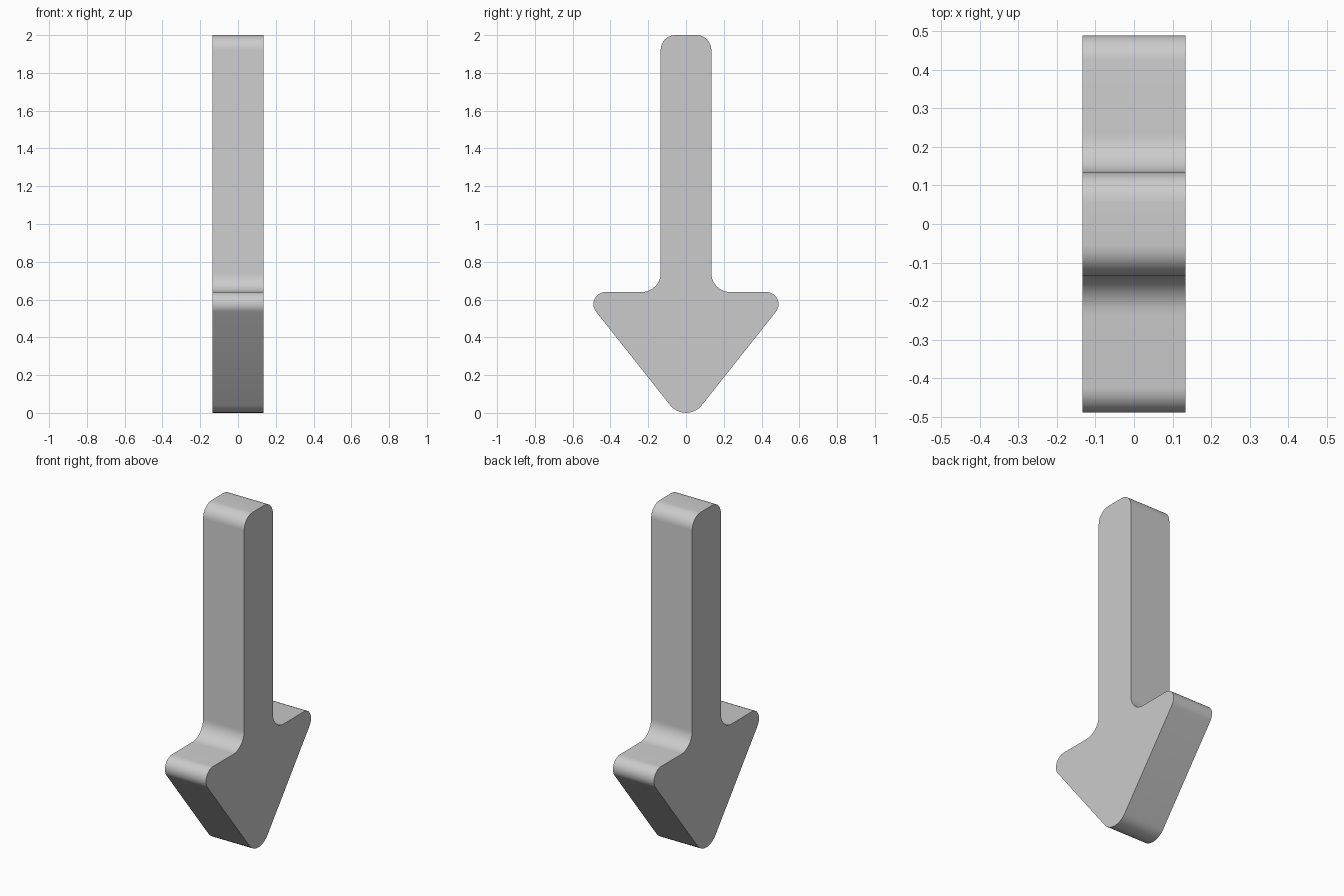
import bpy, bmesh, math
from mathutils import Vector

if "Cube" in bpy.data.objects:
    bpy.data.objects.remove(bpy.data.objects["Cube"])

HALF_THICKNESS = 0.134
SEGMENTS = 10


def fillet(prev, corner, nxt, radius):
    """Points of a round of the given radius at one profile corner."""
    a, b = (prev - corner).normalized(), (nxt - corner).normalized()
    half = a.angle(b) / 2
    centre = corner + (a + b).normalized() * radius / math.sin(half)
    reach = radius / math.tan(half)
    start, end = corner + a * reach - centre, corner + b * reach - centre
    sweep = start.angle(end)
    return [centre + (start * math.sin((1 - t) * sweep) + end * math.sin(t * sweep)) / math.sin(sweep)
            for t in (i / SEGMENTS for i in range(SEGMENTS + 1))]


# Sharp outline (y, z, corner radius): tip, head corner, neck, shaft top
right = [(0.559, 0.64, 0.0645), (0.134, 0.64, 0.10), (0.134, 2.0, 0.078)]
left = [(-y, z, r) for y, z, r in reversed(right)]
outline = [(0.0, -0.065, 0.107)] + right + left

# Rounded outline
corners = [Vector((0, y, z)) for y, z, r in outline]
points = []
for i, (y, z, r) in enumerate(outline):
    points += fillet(corners[i - 1], corners[i], corners[(i + 1) % len(corners)], r)

# Extrude the outline across x
bm = bmesh.new()
verts = [bm.verts.new(p - Vector((HALF_THICKNESS, 0, 0))) for p in points]
face = bm.faces.new(verts)
extruded = bmesh.ops.extrude_face_region(bm, geom=[face], use_keep_orig=True)["geom"]
bmesh.ops.translate(bm, vec=(2 * HALF_THICKNESS, 0, 0),
                    verts=[g for g in extruded if isinstance(g, bmesh.types.BMVert)])
bmesh.ops.recalc_face_normals(bm, faces=bm.faces)
mesh = bpy.data.meshes.new("arrow")
bm.to_mesh(mesh)
bm.free()

arrow = bpy.data.objects.new("arrow", mesh)
bpy.context.collection.objects.link(arrow)
bpy.context.view_layer.objects.active = arrow
arrow.select_set(True)
bpy.ops.object.shade_smooth_by_angle(angle=math.radians(40))
